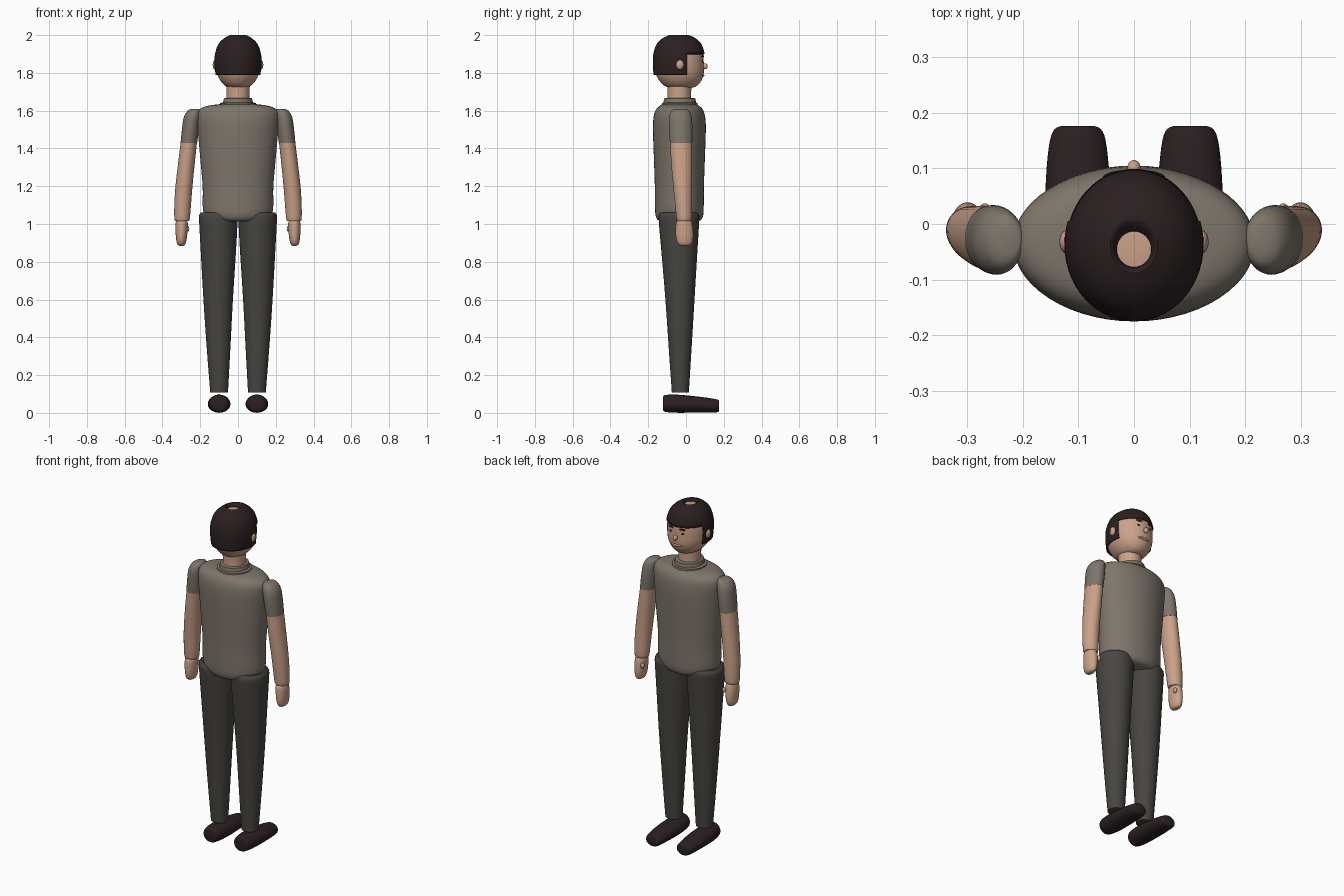
import bpy, bmesh, math
from mathutils import Vector


def material(name, rgb):
    m = bpy.data.materials.new(name)
    m.diffuse_color = (*rgb, 1)
    return m


SKIN = material("skin", (0.60, 0.36, 0.25))
SHIRT = material("shirt", (0.21, 0.18, 0.148))
TROUSER = material("trousers", (0.064, 0.060, 0.052))
DARK = material("dark brown", (0.024, 0.014, 0.015))


def finish(bm, name, mat, angle=40):
    bmesh.ops.recalc_face_normals(bm, faces=bm.faces)
    me = bpy.data.meshes.new(name)
    bm.to_mesh(me)
    bm.free()
    ob = bpy.data.objects.new(name, me)
    bpy.context.collection.objects.link(ob)
    me.materials.append(mat)
    bpy.ops.object.select_all(action='DESELECT')
    bpy.context.view_layer.objects.active = ob
    ob.select_set(True)
    bpy.ops.object.shade_smooth_by_angle(angle=math.radians(angle))
    return ob


def smooth_rings(rings, steps):
    """Catmull-Rom interpolation between section rows."""
    pts = [Vector(r) for r in rings]
    out = []
    for i in range(len(pts) - 1):
        a, b, c, d = pts[max(i - 1, 0)], pts[i], pts[i + 1], pts[min(i + 2, len(pts) - 1)]
        for k in range(steps):
            t = k / steps
            out.append(0.5 * (2 * b + (c - a) * t + (2 * a - 5 * b + 4 * c - d) * t * t
                              + (3 * b - a - 3 * c + d) * t ** 3))
    return out + [pts[-1]]


def loft_mesh(rings, steps=3, n=40, along='z', caps=True):
    """Elliptical sections: (position, centre a, centre b, radius a, radius b)."""
    bm = bmesh.new()
    loops = []
    for p, ca, cb, ra, rb in smooth_rings(rings, steps):
        row = []
        for i in range(n):
            t = 2 * math.pi * i / n
            a, b = ca + ra * math.cos(t), cb + rb * math.sin(t)
            row.append(bm.verts.new((a, b, p) if along == 'z' else (a, p, b)))
        loops.append(row)
    for u, v in zip(loops, loops[1:]):
        for i in range(n):
            j = (i + 1) % n
            bm.faces.new((u[i], u[j], v[j], v[i]))
    if caps:
        bm.faces.new(loops[0])
        bm.faces.new(loops[-1])
    return bm


def loft(name, mat, rings, **kw):
    return finish(loft_mesh(rings, **kw), name, mat)


def blob(name, mat, centre, radii):
    bm = bmesh.new()
    bmesh.ops.create_uvsphere(bm, u_segments=20, v_segments=12, radius=1)
    bmesh.ops.scale(bm, vec=radii, verts=bm.verts)
    bmesh.ops.translate(bm, vec=centre, verts=bm.verts)
    return finish(bm, name, mat)


# Shirt body, collar and neck
loft("shirt_body", SHIRT, [
    (1.012, 0, -.035, .09, .09), (1.022, 0, -.035, .145, .115), (1.05, 0, -.035, .178, .127),
    (1.10, 0, -.035, .187, .129), (1.20, 0, -.035, .187, .130), (1.35, 0, -.035, .200, .135),
    (1.50, 0, -.035, .213, .140), (1.57, 0, -.035, .217, .136), (1.605, 0, -.035, .205, .124),
    (1.625, 0, -.035, .165, .105), (1.635, 0, -.035, .09, .085)], n=56)
loft("collar", SHIRT, [
    (1.622, 0, -.033, .097, .096), (1.640, 0, -.033, .095, .093), (1.644, 0, -.033, .079, .086),
    (1.665, 0, -.033, .074, .083), (1.668, 0, -.033, .062, .068)], steps=1)
loft("neck", SKIN, [(1.62, 0, -.035, .064, .066), (1.68, 0, -.035, .061, .062),
                    (1.77, 0, -.035, .064, .066)])

# Head
loft("head", SKIN, [
    (1.722, 0, -.025, .045, .06), (1.732, 0, -.028, .068, .087), (1.76, 0, -.030, .094, .112),
    (1.80, 0, -.034, .112, .128), (1.85, 0, -.037, .118, .131), (1.90, 0, -.037, .115, .129),
    (1.94, 0, -.037, .100, .115), (1.97, 0, -.037, .070, .082), (1.982, 0, -.037, .033, .036)])
blob("nose", SKIN, (0, .100, 1.835), (.012, .015, .016))
blob("mouth", SKIN, (0, .072, 1.787), (.045, .026, .010))

# Hair shell with a hollow crown, trimmed around the face
bm = loft_mesh([
    (1.77, 0, -.037, .116, .134), (1.80, 0, -.037, .120, .136), (1.85, 0, -.037, .125, .138),
    (1.90, 0, -.037, .122, .136), (1.95, 0, -.037, .105, .120), (1.98, 0, -.037, .078, .092),
    (1.997, 0, -.037, .050, .060), (1.999, 0, -.040, .040, .045),
    (1.980, 0, -.046, .030, .031)], n=56, caps=False)
for co, no in (((0, 0, 1.79), (0, 0, 1)), ((0, 0, 1.90), (0, 0, 1)),
               ((0, .005, 0), (0, 1, 0))):
    bmesh.ops.bisect_plane(bm, geom=bm.verts[:] + bm.edges[:] + bm.faces[:],
                           plane_co=co, plane_no=no)
trim = [f for f in bm.faces if f.calc_center_median().z < 1.79
        or (f.calc_center_median().y > .005 and f.calc_center_median().z < 1.90)]
bmesh.ops.delete(bm, geom=trim, context='FACES')
hair = finish(bm, "hair", DARK)
shell = hair.modifiers.new("thickness", 'SOLIDIFY')
shell.thickness = .008
shell.offset = -1

for s, side in ((-1, "left"), (1, "right")):
    # Face details
    blob(f"{side}_ear", SKIN, (s * .121, -.032, 1.843), (.013, .021, .026))
    brow = blob(f"{side}_eyebrow", DARK, (0, 0, 0), (.019, .005, .005))
    brow.location = (s * .038, .089, 1.888)
    brow.rotation_euler.z = -s * .25
    blob(f"{side}_eye", DARK, (s * .038, .086, 1.862), (.008, .005, .005))

    # Sleeve, arm and hand
    loft(f"{side}_sleeve", SHIRT, [
        (1.610, s * .225, -.030, .018, .025), (1.600, s * .232, -.030, .034, .046),
        (1.565, s * .243, -.030, .044, .060), (1.50, s * .252, -.028, .045, .062),
        (1.43, s * .260, -.026, .044, .059)])
    loft(f"{side}_arm", SKIN, [
        (1.435, s * .260, -.026, .043, .058), (1.33, s * .272, -.023, .044, .056),
        (1.20, s * .286, -.018, .045, .050), (1.10, s * .293, -.013, .044, .045),
        (1.03, s * .296, -.010, .041, .041), (1.015, s * .296, -.010, .036, .036)])
    loft(f"{side}_hand", SKIN, [
        (1.018, s * .298, -.010, .026, .034), (1.005, s * .298, -.010, .032, .043),
        (.95, s * .299, -.008, .031, .047), (.91, s * .300, -.007, .026, .043),
        (.890, s * .300, -.006, .019, .032), (.884, s * .300, -.006, .008, .015)])
    blob(f"{side}_thumb", SKIN, (s * .268, .024, .975), (.010, .013, .016))

    # Trouser leg
    loft(f"{side}_trouser_leg", TROUSER, [
        (.108, s * .100, -.030, .047, .045), (.35, s * .103, -.031, .063, .061),
        (.60, s * .105, -.032, .078, .077), (.85, s * .104, -.035, .093, .095),
        (1.00, s * .104, -.037, .101, .106), (1.045, s * .105, -.037, .101, .106),
        (1.062, s * .107, -.037, .088, .092)])

    # Shoe
    loft(f"{side}_shoe", DARK, [
        (-.122, s * .100, .050, .034, .034), (-.112, s * .100, .050, .047, .044),
        (-.06, s * .100, .049, .057, .048), (.02, s * .100, .046, .060, .045),
        (.10, s * .101, .042, .056, .040), (.15, s * .101, .038, .050, .036),
        (.17, s * .101, .037, .042, .032), (.176, s * .101, .037, .030, .024)],
        along='y')
